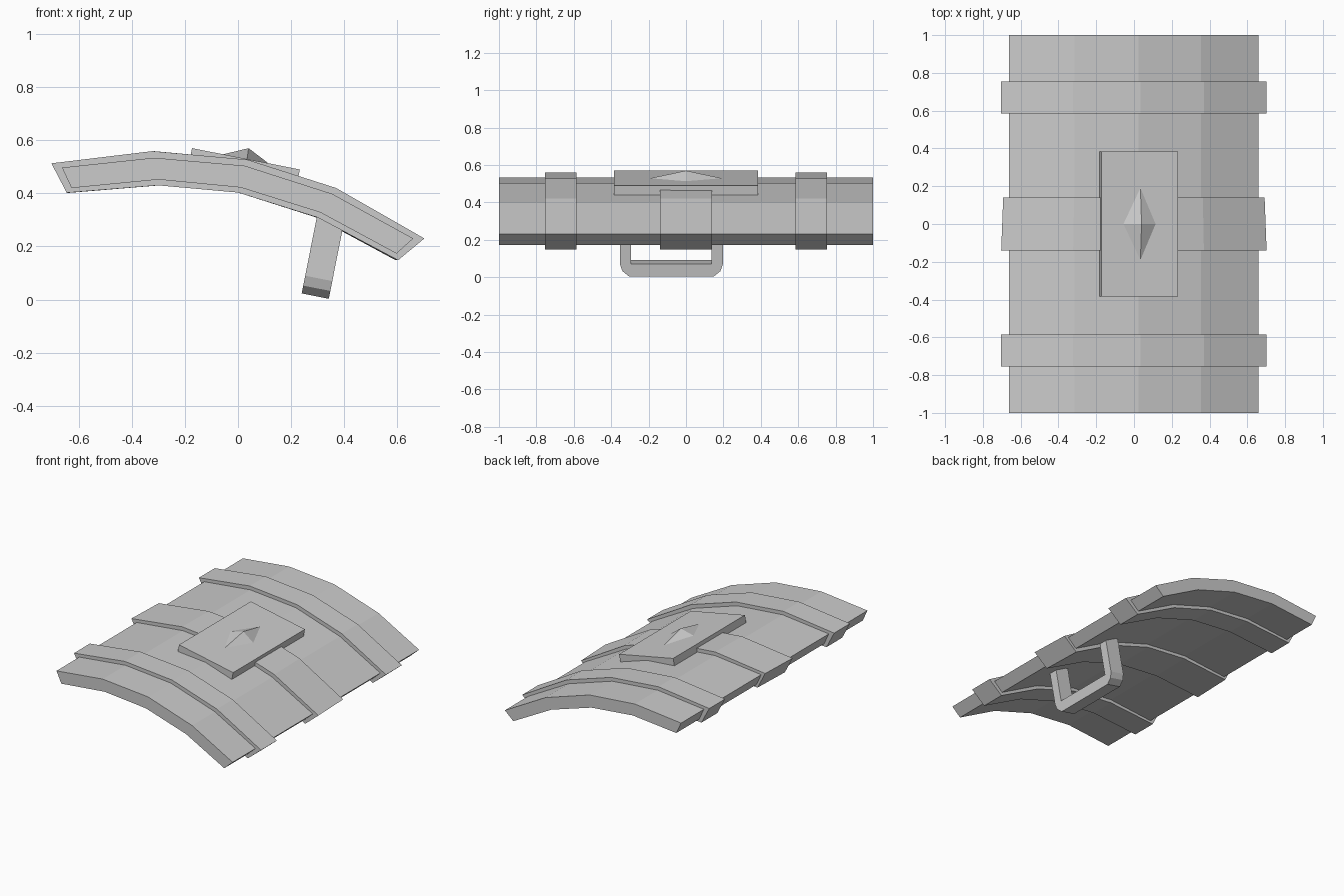
import bpy
import bmesh
from mathutils import Vector

cube = bpy.data.objects.get("Cube")
if cube:
    bpy.data.objects.remove(cube, do_unlink=True)

# Single painted colour
grey = bpy.data.materials.new("plain grey")
grey.use_nodes = True
COLOUR = (0.6, 0.6, 0.6, 1)
grey.diffuse_color = COLOUR
grey.node_tree.nodes["Principled BSDF"].inputs["Base Color"].default_value = COLOUR


def finish(name, bm):
    bmesh.ops.recalc_face_normals(bm, faces=bm.faces[:])
    mesh = bpy.data.meshes.new(name)
    bm.to_mesh(mesh)
    bm.free()
    mesh.materials.append(grey)
    obj = bpy.data.objects.new(name, mesh)
    bpy.context.collection.objects.link(obj)
    return obj


def loft(name, start, end):
    """Closed solid between two matching outlines."""
    bm = bmesh.new()
    a = [bm.verts.new(p) for p in start]
    b = [bm.verts.new(p) for p in end]
    n = len(a)
    for i in range(n):
        j = (i + 1) % n
        bm.faces.new((a[i], a[j], b[j], b[i]))
    bm.faces.new(a)
    bm.faces.new(b)
    return finish(name, bm)


def curved_slab(name, top, bottom, y0, y1, back_scale=1.0):
    """Bent slab running from y0 to y1; the end caps are split into quads."""
    bm = bmesh.new()
    rows = [[[bm.verts.new((x * s, y, z)) for x, z in line] for line in (top, bottom)]
            for y, s in ((y0, 1.0), (y1, back_scale))]
    (ft, fb), (bt, bb) = rows
    for i in range(len(top) - 1):
        for p, q in ((ft, bt), (fb, bb), (ft, fb), (bt, bb)):
            bm.faces.new((p[i], p[i + 1], q[i + 1], q[i]))
    for i in (0, -1):
        bm.faces.new((ft[i], bt[i], bb[i], fb[i]))
    return finish(name, bm)


# Curved shield body
body_top = [(-.663, .497), (-.316, .534), (.025, .504), (.355, .398), (.66, .23)]
body_bottom = [(-.627, .42), (-.3, .452), (.01, .422), (.31, .328), (.597, .173)]
curved_slab("shield_body", body_top, body_bottom, -1, 1)

# Three bands wrapped around the body
band_top = [(-.703, .513), (-.322, .559), (.035, .527), (.37, .42), (.702, .23)]
band_bottom = [(-.645, .402), (-.3, .43), (0, .403), (.3, .309), (.603, .148)]
curved_slab("front_band", band_top, band_bottom, -.755, -.585)
curved_slab("back_band", band_top, band_bottom, .585, .755)
curved_slab("middle_band", band_top, band_bottom, -.14, .14, .985)

# Tilted frame shared by the plate, spike and handle
across = Vector((.981, 0, -.194))
up = Vector((.194, 0, .981))
along = Vector((0, 1, 0))


def placed(origin, u, y, v):
    return Vector(origin) + across * u + along * y + up * v


# Centre plate
centre = (.03, 0, .53)
half = .207
plate = [(-half, -.05), (half, -.05), (half, 0), (-half, 0)]
loft("centre_plate", *[[placed(centre, u, y, v) for u, v in plate] for y in (-.385, .385)])

# Four-sided spike on the plate
bm = bmesh.new()
base = [bm.verts.new(placed(centre, u, y, -.002))
        for u, y in ((-.092, 0), (.004, -.2), (.09, 0), (.004, .2))]
tip = bm.verts.new((.04, 0, .57))
bm.faces.new(base)
for i in range(4):
    bm.faces.new((base[i], base[(i + 1) % 4], tip))
finish("centre_spike", bm)

# U-shaped grip under the shield
grip_centre = (.291, -.078, .013)
side = [(.275, .31), (.275, .068), (.262, .03), (.225, 0)]
inner = [(.215, .31), (.215, .07)]
outline = ([(-y, v) for y, v in side] + side[::-1]
           + inner + [(-y, v) for y, v in inner[::-1]])
bm = bmesh.new()
ends = [[bm.verts.new(placed(grip_centre, u, y, v)) for y, v in outline] for u in (-.052, .052)]
n = len(outline)
for i in range(n):
    j = (i + 1) % n
    bm.faces.new((ends[0][i], ends[0][j], ends[1][j], ends[1][i]))
for ring in ends:
    bm.faces.new(ring)
bmesh.ops.triangulate(bm, faces=[f for f in bm.faces if len(f.verts) > 4])
finish("grip_handle", bm)
